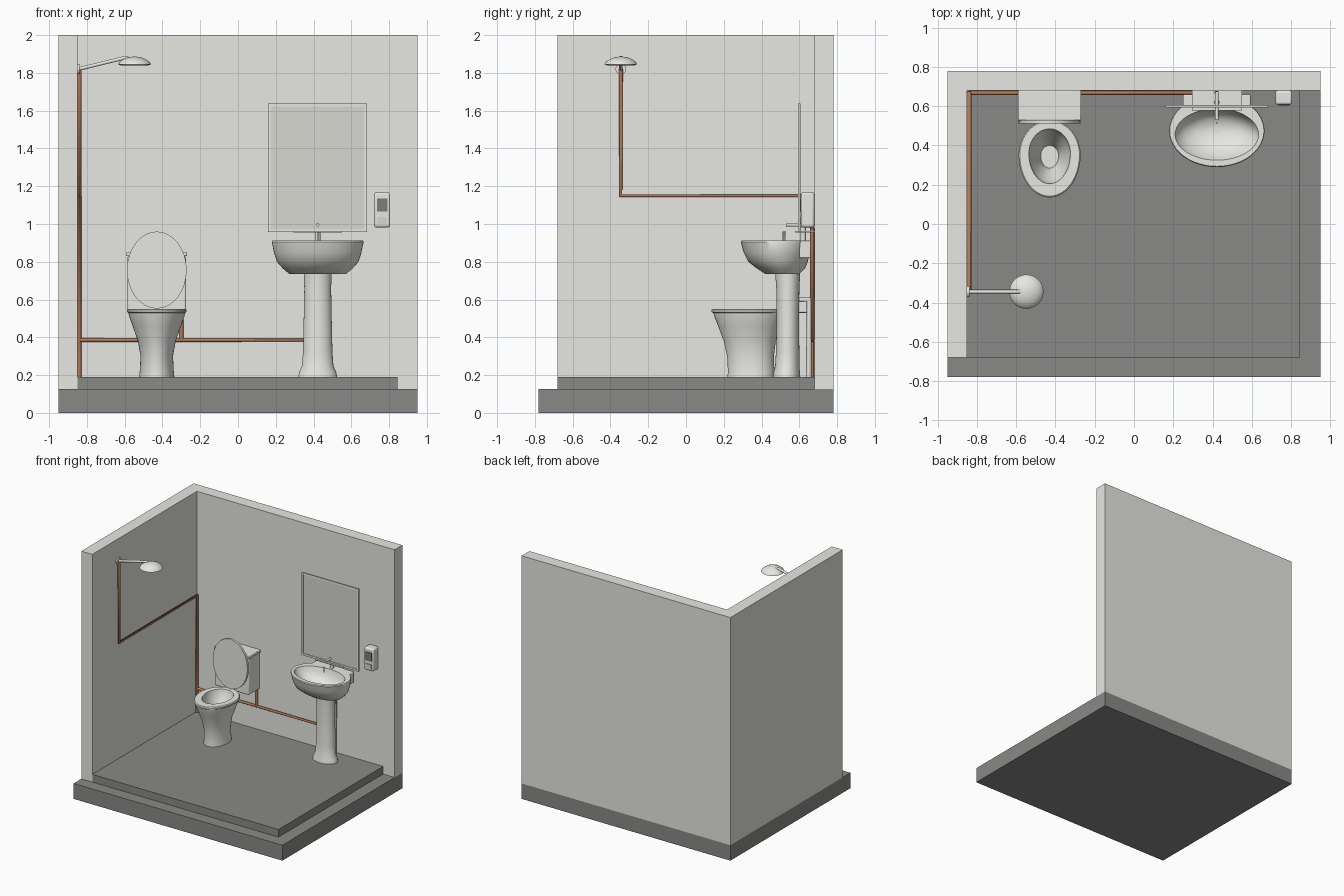
import bpy, bmesh, math
from mathutils import Matrix, Vector

if "Cube" in bpy.data.objects:
    bpy.data.objects.remove(bpy.data.objects["Cube"])


def material(name, r, g, b):
    m = bpy.data.materials.new(name)
    m.use_nodes = True
    m.diffuse_color = (r, g, b, 1)
    m.node_tree.nodes["Principled BSDF"].inputs["Base Color"].default_value = (r, g, b, 1)
    return m


WHITE = material("warm white", .8, .8, .76)
GREY = material("floor grey", .25, .25, .245)
COPPER = material("copper", .45, .2, .1)
GLASS = material("mirror grey", .68, .69, .63)
DARK = material("dark panel", .2, .2, .19)


def finish(name, bm, mat):
    bmesh.ops.recalc_face_normals(bm, faces=bm.faces)
    me = bpy.data.meshes.new(name)
    bm.to_mesh(me)
    bm.free()
    me.materials.append(mat)
    me.shade_smooth()
    me.set_sharp_from_angle(angle=math.radians(35))
    ob = bpy.data.objects.new(name, me)
    bpy.context.collection.objects.link(ob)
    return ob


def box(name, x, y, z, mat=WHITE, bevel=0):
    """Box from its (min, max) range along each axis."""
    bm = bmesh.new()
    bmesh.ops.create_cube(bm, size=1)
    for v in bm.verts:
        v.co = [r[0] + (c + .5) * (r[1] - r[0]) for c, r in zip(v.co, (x, y, z))]
    ob = finish(name, bm, mat)
    if bevel:
        mod = ob.modifiers.new("rounding", "BEVEL")
        mod.width, mod.segments = bevel, 3
    return ob


def loft(name, cx, rings, mat=WHITE, wide=None, closed=False, n=48):
    """Skin egg rings given as (z, half width, front y, back y)."""
    bm = bmesh.new()
    loops = []
    for z, rx, front, back in rings:
        mid = (front + back) / 2 if wide is None else front + (back - front) * wide
        loop = []
        for i in range(n):
            a = math.tau * i / n
            s = math.sin(a)
            loop.append(bm.verts.new((cx + rx * math.cos(a),
                                      mid + s * (back - mid if s > 0 else mid - front), z)))
        loops.append(loop)
    pairs = list(zip(loops, loops[1:]))
    if closed:
        pairs.append((loops[-1], loops[0]))
    else:
        bm.faces.new(loops[0])
        bm.faces.new(loops[-1])
    for a, b in pairs:
        for i in range(n):
            j = (i + 1) % n
            bm.faces.new((a[i], a[j], b[j], b[i]))
    return finish(name, bm, mat)


def disc(name, centre, axis, radius, depth, mat=WHITE):
    bm = bmesh.new()
    turn = Vector((0, 0, 1)).rotation_difference(Vector(axis)).to_matrix().to_4x4()
    bmesh.ops.create_cone(bm, cap_ends=True, segments=32, radius1=radius, radius2=radius,
                          depth=depth, matrix=Matrix.Translation(centre) @ turn)
    return finish(name, bm, mat)


def tube(name, points, radius, mat=WHITE):
    cu = bpy.data.curves.new(name, "CURVE")
    cu.dimensions = "3D"
    cu.bevel_depth, cu.bevel_resolution, cu.use_fill_caps = radius, 3, True
    sp = cu.splines.new("POLY")
    sp.points.add(len(points) - 1)
    for p, co in zip(sp.points, points):
        p.co = (*co, 1)
    cu.materials.append(mat)
    ob = bpy.data.objects.new(name, cu)
    bpy.context.collection.objects.link(ob)
    return ob


# Room shell
box("base", (-.95, .95), (-.78, .78), (0, .127), GREY)
box("floor_slab", (-.85, .845), (-.68, .68), (.127, .175), GREY)
box("floor_tile", (-.85, .845), (-.68, .68), (.175, .19), GREY)
box("back_wall", (-.95, .95), (.68, .78), (.127, 2))
box("side_wall", (-.95, -.85), (-.68, .68), (.127, 2))

# Copper water pipes
WX, WY, SY = -.84, .668, -.345
tube("shower_pipe", [(WX, SY, 1.82), (WX, SY, 1.15), (WX, WY, 1.15), (WX, WY, .19)], .011, COPPER)
tube("supply_pipe", [(WX, WY, .385), (.42, WY, .385), (.42, WY, .98)], .011, COPPER)
tube("toilet_pipe", [(-.3, WY, .385), (-.3, WY, .54)], .011, COPPER)

# Shower
disc("shower_wall_plate", (-.845, SY, 1.82), (1, 0, 0), .028, .012)
tube("shower_arm", [(-.845, SY, 1.82), (-.6, SY, 1.88), (-.55, SY, 1.87)], .01)
HEAD = [(1.84, .072), (1.845, .087), (1.858, .08), (1.872, .06), (1.882, .035), (1.886, .01)]
loft("shower_head", -.548, [(z, r, SY - r, SY + r) for z, r in HEAD])

# Toilet
TX = -.43
loft("toilet_bowl", TX, [
    (.19, .093, .22, .47), (.22, .09, .222, .468), (.3, .086, .218, .465),
    (.38, .1, .2, .475), (.46, .128, .17, .5), (.51, .146, .15, .52), (.53, .15, .145, .525),
    (.53, .102, .21, .48), (.48, .09, .225, .465), (.42, .058, .27, .415), (.36, .045, .285, .4),
], wide=.55)
loft("toilet_seat", TX, [
    (.53, .152, .142, .525), (.535, .158, .135, .53), (.545, .158, .135, .53),
    (.551, .152, .142, .525), (.551, .106, .205, .485), (.53, .102, .21, .48),
], wide=.55, closed=True)
box("toilet_tank", (TX - .155, TX + .155), (.535, .678), (.53, .83), bevel=.008)
box("tank_lid", (TX - .161, TX + .161), (.528, .68), (.83, .852), bevel=.005)
disc("flush_button", (TX, .608, .853), (0, 0, 1), .02, .008)
lid = disc("toilet_lid", (0, 0, 0), (0, 1, 0), 1, .018)
lid.scale = (.158, 1, .204)
lid.location = (TX, .52, .756)

# Washbasin
SX = .422
loft("basin", SX, [
    (.735, .15, .42, .6), (.765, .185, .375, .63), (.8, .216, .33, .645), (.85, .232, .305, .655),
    (.905, .243, .29, .66), (.912, .24, .294, .656),
    (.912, .213, .325, .588), (.88, .2, .342, .58), (.84, .165, .375, .565),
    (.81, .11, .415, .535), (.8, .03, .465, .495),
])
box("basin_deck", (.25, .594), (.6, .66), (.82, .912), bevel=.006)
disc("basin_drain", (SX, .475, .802), (0, 0, 1), .014, .008)
loft("basin_pedestal", SX, [
    (.19, .103, .46, .605), (.215, .098, .463, .603), (.25, .083, .472, .6),
    (.32, .078, .476, .6), (.5, .074, .48, .598), (.66, .071, .478, .6), (.745, .074, .472, .605),
])
tube("basin_waste_pipe", [(SX, .55, .6), (SX, .65, .6), (SX, .65, .19)], .016)

# Tap
disc("tap_body", (SX, .62, .945), (0, 0, 1), .014, .08)
tube("tap_spout", [(SX, .675, .995), (SX, .53, .995)], .009)
tube("tap_nozzle", [(SX, .516, .912), (SX, .516, .957)], .005)
box("basin_shelf", (.295, .55), (.578, .68), (.955, .962))

# Mirror with a thin frame
MX, MZ, F = (.16, .682), (.957, 1.637), .016
box("mirror_glass", MX, (.598, .606), MZ, GLASS)
for side, x, z in (("left", (MX[1] - F, MX[1]), MZ), ("right", (MX[0], MX[0] + F), MZ),
                   ("top", MX, (MZ[1] - F, MZ[1])), ("bottom", MX, (MZ[0], MZ[0] + F))):
    box("mirror_frame_" + side, x, (.594, .598), z)

# Soap dispenser
box("dispenser", (.72, .806), (.608, .68), (.982, 1.167), bevel=.012)
box("dispenser_window", (.735, .792), (.603, .609), (1.065, 1.135), DARK)
box("dispenser_button", (.738, .79), (.603, .609), (1, 1.038), GLASS)
